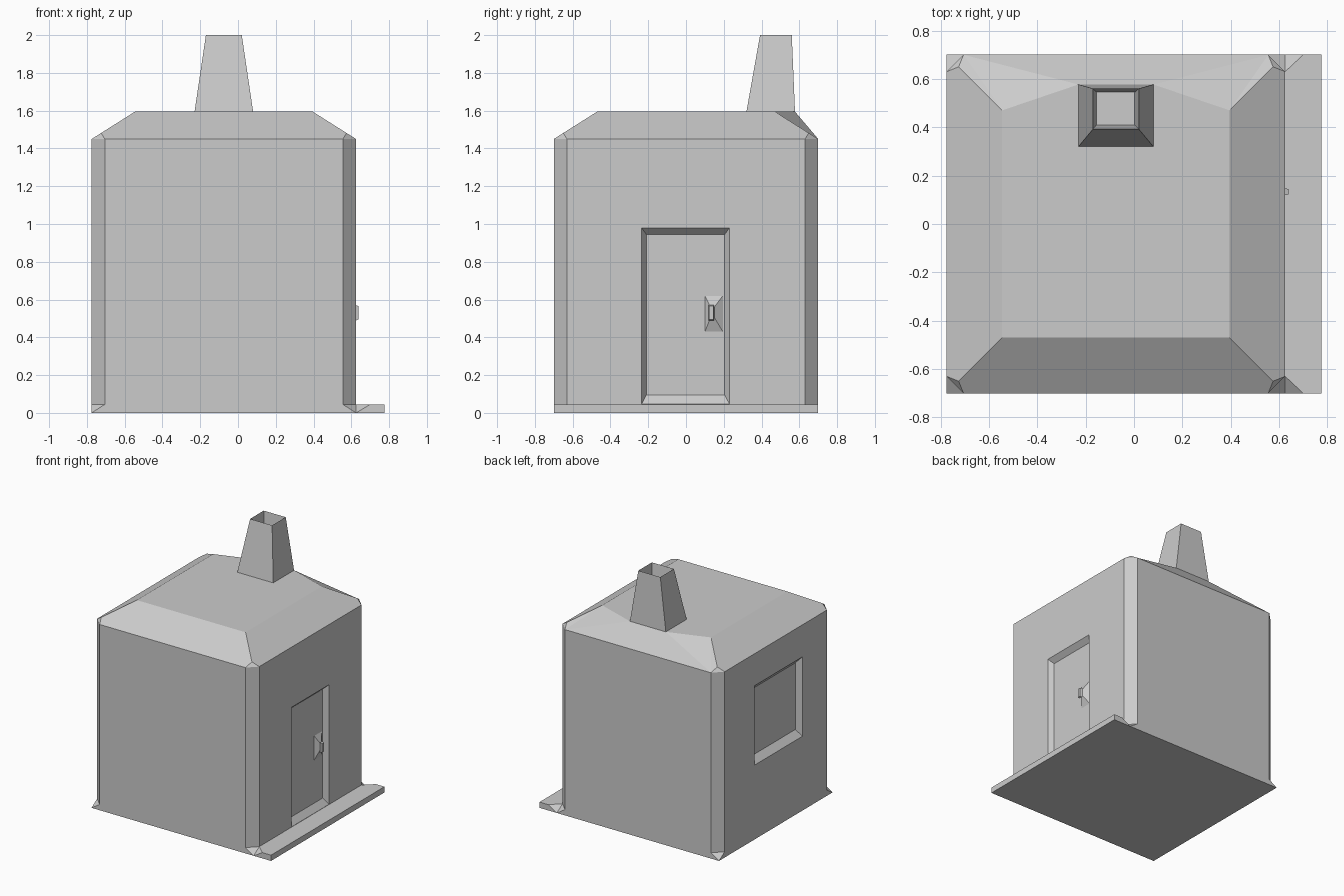
import bpy, bmesh
from mathutils import Vector

if "Cube" in bpy.data.objects:
    bpy.data.objects.remove(bpy.data.objects["Cube"])

CX, H, CH = -0.075, 0.70, 0.07        # body centre x, half width, corner chamfer
Z0, Z1, Z2 = 0.045, 1.45, 1.595       # base top, eaves, roof top
SIGNS = [(-1, -1), (1, -1), (1, 1), (-1, 1)]


def corner(k, half, z):
    sx, sy = SIGNS[k % 4]
    return Vector((CX + sx * half, sy * half, z))


def side(k, z):
    """Both ends of wall k, shortened by the corner chamfers."""
    a, b = corner(k, H, z), corner(k + 1, H, z)
    d = (b - a).normalized() * CH
    return a + d, b - d


def rect_x(x, y0, y1, z0, z1):
    return [(x, y0, z0), (x, y1, z0), (x, y1, z1), (x, y0, z1)]


def rect_z(z, x0, x1, y0, y1):
    return [(x0, y0, z), (x1, y0, z), (x1, y1, z), (x0, y1, z)]


def loft(rings):
    """Quads between successive 4-point rings, capped at the last one."""
    out = []
    for a, b in zip(rings, rings[1:]):
        out += [[a[i], a[(i + 1) % 4], b[(i + 1) % 4], b[i]] for i in range(4)]
    return out + [rings[-1]]


def make(name, faces):
    bm = bmesh.new()
    for f in faces:
        bm.faces.new([bm.verts.new(p) for p in f])
    bmesh.ops.remove_doubles(bm, verts=bm.verts, dist=0.0005)
    bmesh.ops.dissolve_degenerate(bm, edges=bm.edges, dist=0.0001)
    bmesh.ops.recalc_face_normals(bm, faces=bm.faces)
    me = bpy.data.meshes.new(name)
    bm.to_mesh(me)
    bm.free()
    ob = bpy.data.objects.new(name, me)
    bpy.context.collection.objects.link(ob)
    return ob


faces = []
TIP, TOP = 0.65, 0.47
tip_h = 0.65
tip_z = Z1 + (H - tip_h) / (H - TOP) * (Z2 - Z1)
D, E = (0.08, 0.577, Z2), (-0.23, 0.577, Z2)

for k in range(4):
    a0, b0 = side(k, Z0)
    a1, b1 = side(k, Z1)
    p0 = side(k - 1, Z0)[1]
    p1 = side(k - 1, Z1)[1]
    # chamfer strip, its foot and its roof tip
    faces += [[p0, a0, a1, p1], [corner(k, H, 0), a0, p0],
              [p1, a1, corner(k, tip_h, tip_z)]]
    ta, tb = corner(k, tip_h, tip_z), corner(k + 1, tip_h, tip_z)
    ra, rb = corner(k, TOP, Z2), corner(k + 1, TOP, Z2)
    # roof slopes; the back one bulges out to the chimney
    if k == 2:
        faces += [[a1, b1, E, D], [a1, D, ra], [a1, ra, ta],
                  [b1, rb, E], [b1, tb, rb]]
    else:
        faces.append([a1, b1, tb, rb, ra, ta])
    # plinth under the wall (right side is the step)
    if k != 1:
        faces.append([corner(k, H, 0), corner(k + 1, H, 0), b0, a0])
    # plain walls front and back
    if k in (0, 2):
        faces.append([a0, b0, b1, a1])

# right wall with recessed door, left wall with recessed window
XR, XL, W = CX + H, CX - H, H - CH
door = rect_x(XR - 0.038, -0.21, 0.205, 0.095, 0.945)
faces += loft([rect_x(XR, -W, W, Z0, Z1),
               rect_x(XR, -0.235, 0.23, Z0 + 0.002, 0.98), door])
faces += loft([rect_x(XL, -W, W, Z0, Z1),
               rect_x(XL, -0.33, 0.26, 0.58, 1.20),
               rect_x(XL + 0.045, -0.305, 0.235, 0.63, 1.15)])

# door step along the right side, and the underside
XS, XE = 0.775, 0.70
for s in (-1, 1):
    c, d, e = (XR, s * H, 0), (XR, s * W, Z0), (XE, s * H, Z0)
    faces += [[c, d, e], [c, e, (XS, s * H, Z0), (XS, s * H, 0)]]
faces.append([(XR, -W, Z0), (XE, -H, Z0), (XS, -H, Z0),
              (XS, H, Z0), (XE, H, Z0), (XR, W, Z0)])
faces.append(rect_x(XS, -H, H, 0, Z0))
faces.append([(XL, -H, 0), (XR, -H, 0), (XS, -H, 0),
              (XS, H, 0), (XR, H, 0), (XL, H, 0)])

# flat roof around the chimney foot
A, B, C, F = [corner(k, TOP, Z2) for k in range(4)]
P, Q = (0.08, 0.32, Z2), (-0.23, 0.32, Z2)
faces += [[A, B, P, Q], [B, C, D, P], [F, A, Q, E]]

# tapered chimney with open flue
faces += loft([[Q, P, D, E],
               rect_z(2.0, -0.17, 0.02, 0.392, 0.56),
               rect_z(1.85, -0.155, 0.003, 0.41, 0.545)])
make("house_body", faces)

# flared door handle
XD = XR - 0.038
make("door_handle", loft([rect_x(XD, 0.10, 0.195, 0.43, 0.62),
                          rect_x(XR - 0.008, 0.13, 0.15, 0.505, 0.56),
                          rect_x(XR, 0.12, 0.147, 0.49, 0.57),
                          rect_x(XR + 0.014, 0.122, 0.145, 0.495, 0.565)]))
